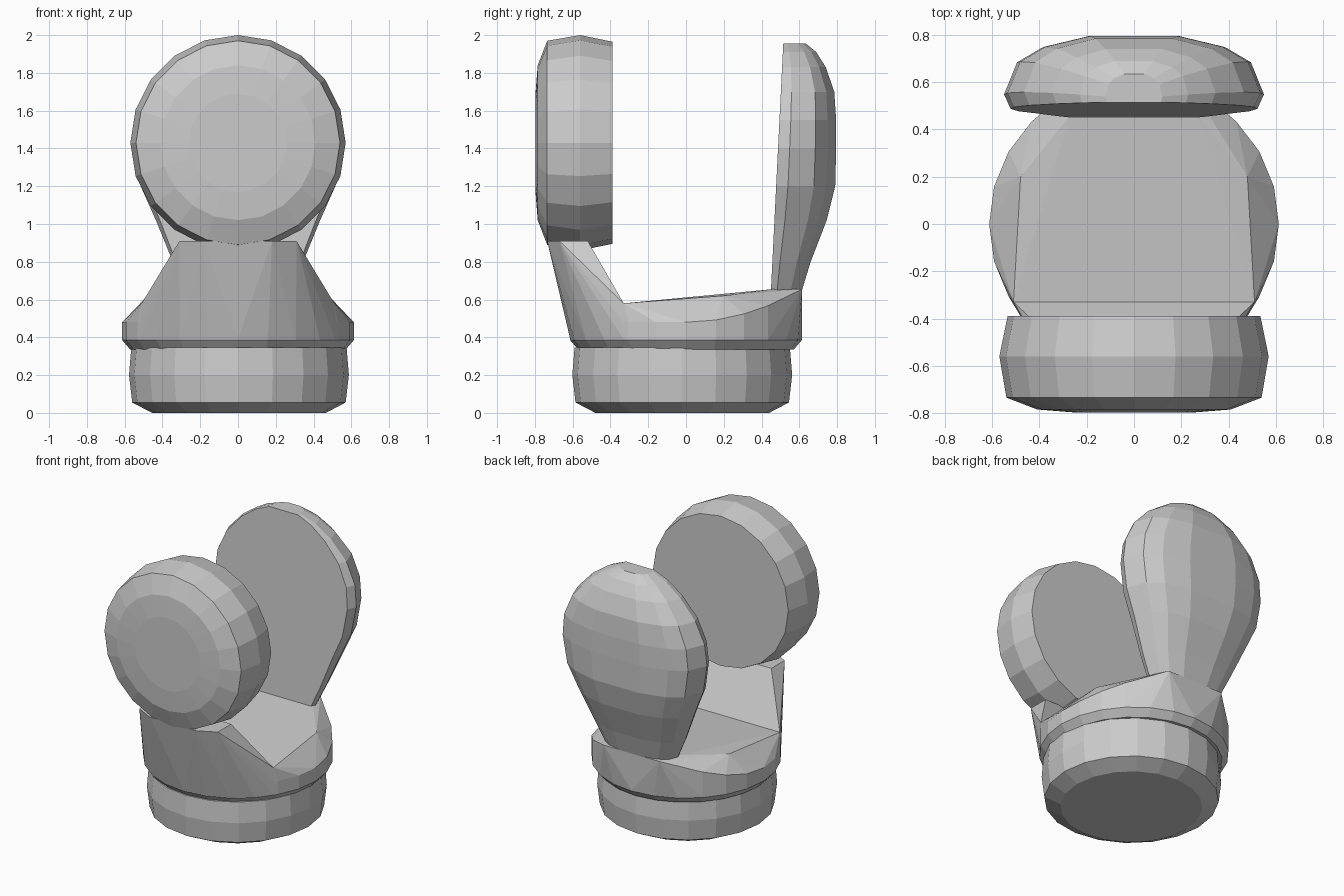
import bpy, bmesh
from math import sin, cos, pi, sqrt

if "Cube" in bpy.data.objects:
    bpy.data.objects.remove(bpy.data.objects["Cube"])


def finish(name, bm):
    bmesh.ops.recalc_face_normals(bm, faces=bm.faces)
    me = bpy.data.meshes.new(name)
    bm.to_mesh(me)
    bm.free()
    ob = bpy.data.objects.new(name, me)
    bpy.context.collection.objects.link(ob)
    return ob


def loft(name, rings):
    """Bridge equal-length rings of points and cap both ends."""
    bm = bmesh.new()
    loops = [[bm.verts.new(p) for p in r] for r in rings]
    n = len(rings[0])
    for a, b in zip(loops, loops[1:]):
        for i in range(n):
            j = (i + 1) % n
            bm.faces.new((a[i], a[j], b[j], b[i]))
    bm.faces.new(loops[0])
    bm.faces.new(loops[-1])
    return finish(name, bm)


def hull(name, pts):
    bm = bmesh.new()
    for p in pts:
        bm.verts.new(p)
    res = bmesh.ops.convex_hull(bm, input=bm.verts)
    junk = [g for g in res["geom_interior"] + res["geom_unused"]
            if isinstance(g, bmesh.types.BMVert)]
    bmesh.ops.delete(bm, geom=list(set(junk)), context='VERTS')
    return finish(name, bm)


def ring(r, z, n=20, cx=0.0, cy=0.0):
    return [(cx + r * cos(2 * pi * i / n), cy + r * sin(2 * pi * i / n), z)
            for i in range(n)]


def both(pts):
    return [(s * x, y, z) for x, y, z in pts for s in (1, -1)]


# Round base with a bevelled foot
loft("base", [ring(r, z, 20, 0.005, -0.02) for r, z in
              [(0.46, 0), (0.565, 0.055), (0.582, 0.2), (0.57, 0.345)]])

# Flared collar
loft("collar", [ring(0.57, 0.335, 24), ring(0.613, 0.385, 24),
                ring(0.613, 0.40, 24)])

# Cuff with a sloping top, cut straight at the front
R, CUT = 0.613, -0.33
edge = sqrt(R * R - CUT * CUT)
rim = [p for p in ring(R, 0.39, 24) if p[1] > CUT] + both([(edge, CUT, 0.39)])
upper = [(x, y, 0.48 + 0.175 * max(0, y / R) ** 2) for x, y, z in rim]
hull("cuff", rim + upper + both([(0.51, CUT, 0.58), (0.48, 0.2, 0.62),
                                 (0.27, 0.46, 0.655), (0.22, 0.615, 0.655)]))

# Tapered neck carrying the front pad
front = [p for p in ring(R, 0.39, 24) if p[1] < CUT + 0.01]
hull("neck", front + both([(edge, CUT, 0.39), (edge, CUT, 0.48),
                           (0.51, CUT, 0.58), (0.31, -0.67, 0.91),
                           (0.18, -0.735, 0.91), (0.31, -0.52, 0.91)]))

# Round front pad: a disc with a slightly domed front
N = 20
loft("front_pad", [[(r * sin(2 * pi * i / N), y, 1.43 + r * cos(2 * pi * i / N))
                    for i in range(N)]
                   for r, y in [(0.26, -0.797), (0.41, -0.785), (0.54, -0.735),
                                (0.57, -0.56), (0.535, -0.39)]])

# Teardrop back pad: D-shaped slices, flat towards the front
half = [(0.95, 0), (1, 0.2), (0.9, 0.64), (0.7, 0.85), (0.35, 1)]
section = half + [(-u, v) for u, v in reversed(half)]
slices = [(0.62, 0.26, 0.605), (0.80, 0.345, 0.66), (1.02, 0.435, 0.745),
          (1.2, 0.515, 0.79), (1.4, 0.55, 0.795), (1.55, 0.535, 0.795),
          (1.70, 0.465, 0.785), (1.83, 0.345, 0.74), (1.91, 0.23, 0.69),
          (1.955, 0.12, 0.635)]
rings = []
for z, w, back in slices:
    y0 = 0.45 + 0.05 * (z - 0.655)
    rings.append([(u * w, y0 + v * (back - y0), z) for u, v in section])
loft("back_pad", rings)
